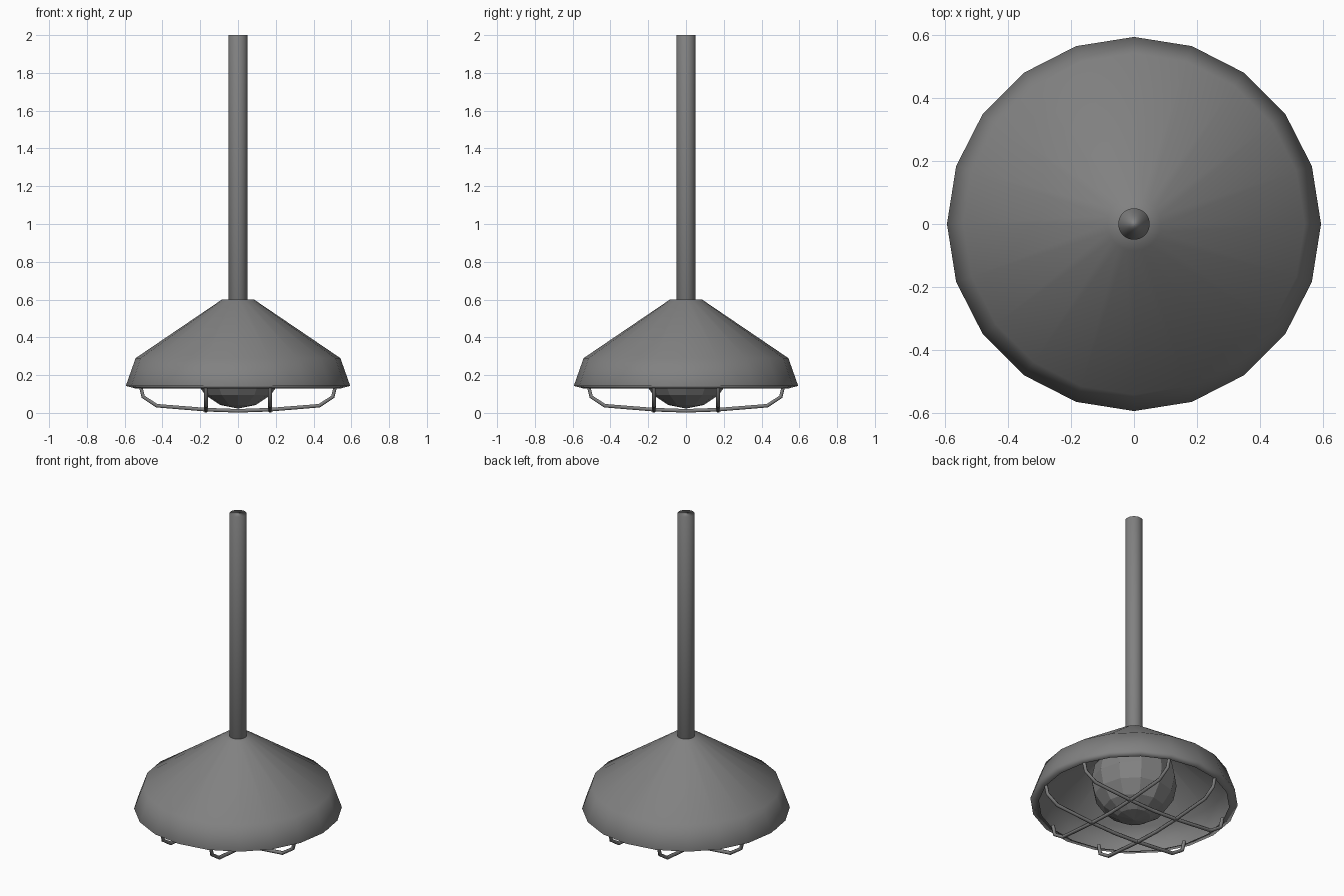
import bpy, bmesh, math

if "Cube" in bpy.data.objects:
    bpy.data.objects.remove(bpy.data.objects["Cube"])

grey = bpy.data.materials.new("dark_grey")
grey.diffuse_color = (0.22, 0.22, 0.22, 1)
grey.use_nodes = True
grey.node_tree.nodes["Principled BSDF"].inputs["Base Color"].default_value = grey.diffuse_color


def lathe(name, profile, sides):
    """(radius, z) points revolved about z; radius 0 makes a pole."""
    bm = bmesh.new()
    rings = []
    for r, z in profile:
        if r == 0:
            rings.append([bm.verts.new((0, 0, z))] * sides)
        else:
            rings.append([bm.verts.new((r * math.cos(2 * math.pi * i / sides),
                                        r * math.sin(2 * math.pi * i / sides), z))
                          for i in range(sides)])
    for a, b in zip(rings, rings[1:]):
        for i in range(sides):
            j = (i + 1) % sides
            bm.faces.new(list(dict.fromkeys((a[i], b[i], b[j], a[j]))))
    for f in bm.faces:
        f.smooth = True
    mesh = bpy.data.meshes.new(name)
    bm.to_mesh(mesh)
    bm.free()
    obj = bpy.data.objects.new(name, mesh)
    bpy.context.collection.objects.link(obj)
    return obj


# Conical sheet shade: 20 sides, lower edge turned inward as a lip
shade = lathe("shade", [(0, 0.6), (0.085, 0.6), (0.542, 0.29),
                        (0.594, 0.143), (0.545, 0.13)], 20)
shade.modifiers.new("weighted", "WEIGHTED_NORMAL")

# Hanging rod
bpy.ops.mesh.primitive_cylinder_add(vertices=32, radius=0.05, depth=1.42,
                                    location=(0, 0, 1.29))
rod = bpy.context.object
rod.name = "hanging_rod"
bpy.ops.object.shade_smooth()
rod.modifiers.new("weighted", "WEIGHTED_NORMAL")

# Faceted bulb
bpy.ops.mesh.primitive_uv_sphere_add(segments=12, ring_count=8, radius=0.247,
                                     location=(0, 0, 0.27))
bpy.context.object.name = "bulb"

# Wire guard: two crossing pairs of bent wires
half = [(0.518, 0.15), (0.502, 0.085), (0.43, 0.038), (0.17, 0.017)]
path = [(-x, z) for x, z in half] + [(0, 0.011)] + half[::-1]
for k in range(4):
    curve = bpy.data.curves.new("guard_wire", "CURVE")
    curve.dimensions = "3D"
    curve.bevel_depth = 0.011
    curve.bevel_resolution = 1
    curve.use_fill_caps = True
    spline = curve.splines.new("POLY")
    spline.points.add(len(path) - 1)
    for p, (x, z) in zip(spline.points, path):
        p.co = (x, 0.17, z, 1)
    wire = bpy.data.objects.new(f"guard_wire_{k + 1}", curve)
    wire.rotation_euler.z = k * math.pi / 2
    bpy.context.collection.objects.link(wire)

for obj in bpy.context.collection.objects:
    obj.data.materials.append(grey)
